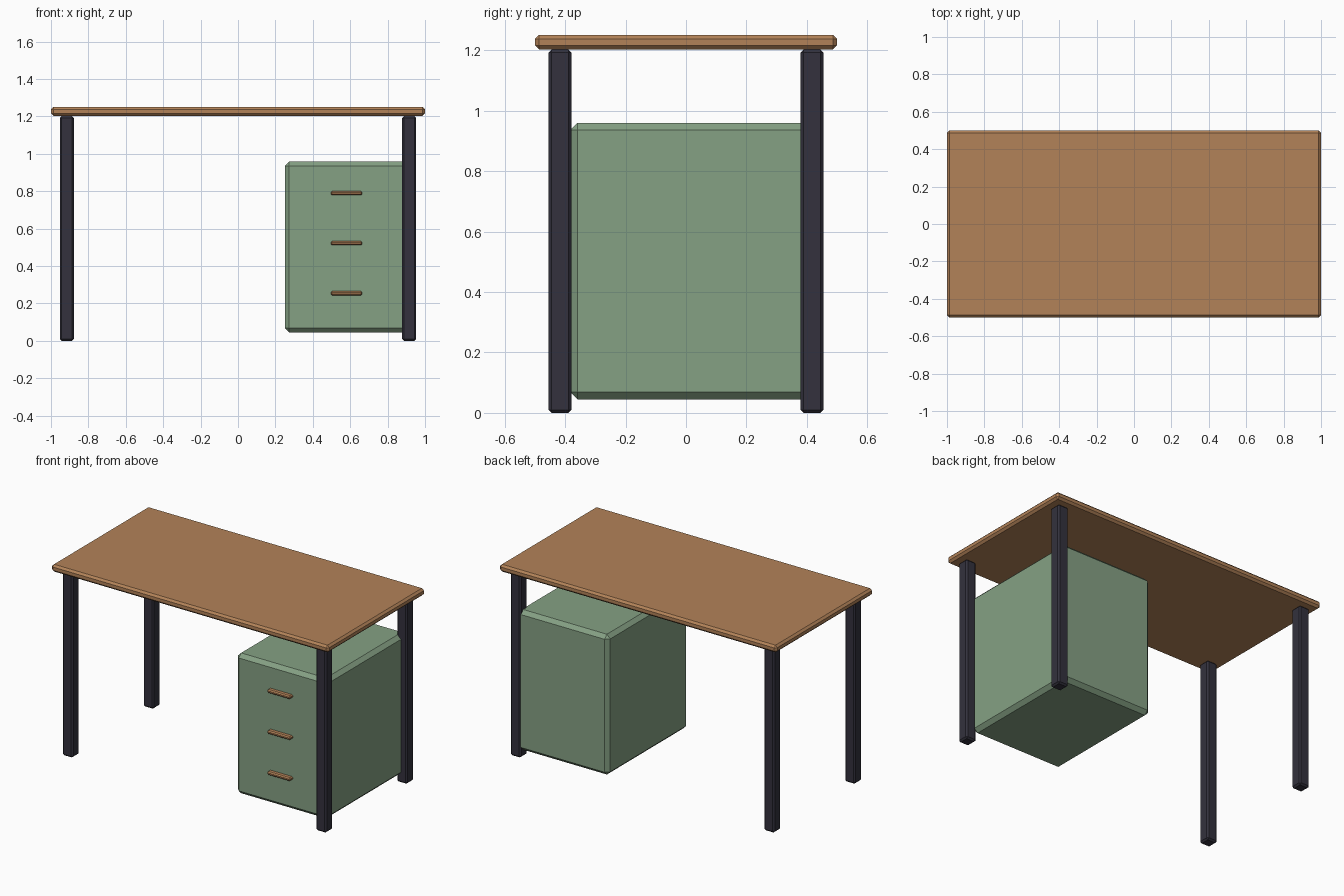
import bpy
import bmesh
from mathutils import Vector

cube = bpy.data.objects.get("Cube")
if cube:
    bpy.data.objects.remove(cube, do_unlink=True)


def make_material(name, rgb):
    mat = bpy.data.materials.new(name)
    mat.use_nodes = True
    colour = (*rgb, 1.0)
    mat.diffuse_color = colour
    mat.node_tree.nodes["Principled BSDF"].inputs["Base Color"].default_value = colour
    return mat


wood = make_material("warm wood", (0.45, 0.225, 0.098))
metal = make_material("dark metal", (0.033, 0.031, 0.047))
paint = make_material("sage green paint", (0.235, 0.355, 0.23))


def chamfered_box(name, low, high, chamfer, mat):
    """Box between two corners with flat chamfered edges."""
    low, high = Vector(low), Vector(high)
    bm = bmesh.new()
    bmesh.ops.create_cube(bm, size=1.0)
    bmesh.ops.scale(bm, vec=high - low, verts=bm.verts)
    bmesh.ops.bevel(bm, geom=list(bm.edges), offset=chamfer, segments=1,
                    affect='EDGES', profile=0.5)
    mesh = bpy.data.meshes.new(name)
    bm.to_mesh(mesh)
    bm.free()
    mesh.materials.append(mat)
    obj = bpy.data.objects.new(name, mesh)
    obj.location = (low + high) / 2
    bpy.context.collection.objects.link(obj)
    return obj


# Tabletop
chamfered_box("tabletop", (-1, -0.5, 1.203), (1, 0.5, 1.25), 0.013, wood)

# Four legs
half = 0.0375
for side, sx in (("right", -1), ("left", 1)):
    for end, sy in (("front", -1), ("back", 1)):
        x, y = sx * 0.915, sy * 0.417
        chamfered_box(f"{end}_{side}_leg", (x - half, y - half, 0),
                      (x + half, y + half, 1.202), 0.01, metal)

# Drawer cabinet
chamfered_box("drawer_cabinet", (0.25, -0.383, 0.045), (0.91, 0.448, 0.96), 0.024, paint)

# Drawer handles
for i, z in enumerate((0.79, 0.523, 0.255)):
    chamfered_box(f"drawer_handle_{i + 1}", (0.496, -0.412, z - 0.011),
                  (0.664, -0.375, z + 0.011), 0.007, wood)
